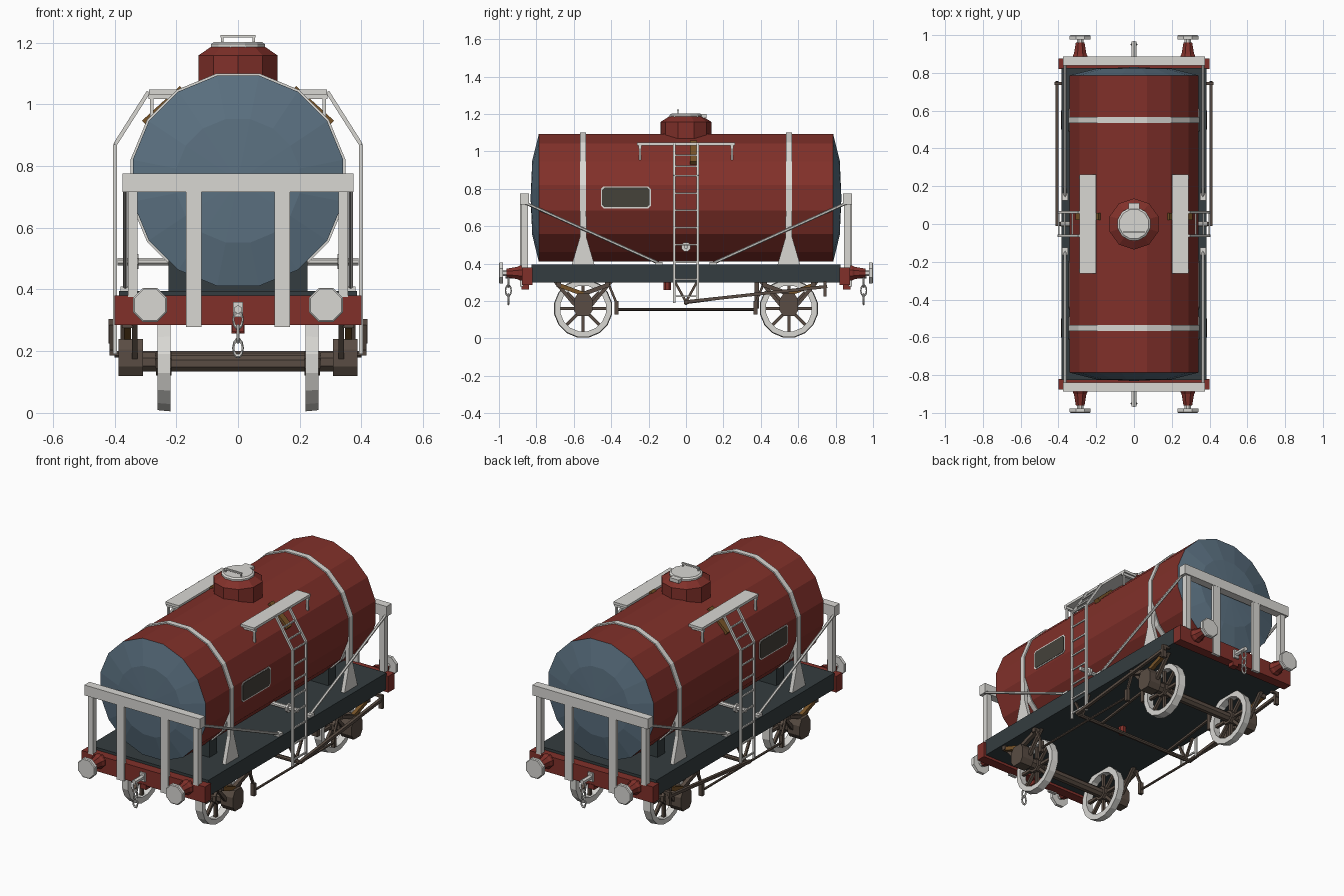
import bpy, bmesh, math
from mathutils import Vector

cube = bpy.data.objects.get("Cube")
if cube:
    bpy.data.objects.remove(cube, do_unlink=True)


def material(name, color):
    m = bpy.data.materials.new(name)
    m.use_nodes = True
    m.diffuse_color = (*color, 1)
    m.node_tree.nodes["Principled BSDF"].inputs["Base Color"].default_value = (*color, 1)
    return m


RED = material("tank red", (0.22, 0.03, 0.023))
BLUE = material("end blue", (0.105, 0.165, 0.22))
DARK = material("frame charcoal", (0.034, 0.046, 0.05))
LIGHT = material("pale grey", (0.69, 0.68, 0.65))
BROWN = material("running gear brown", (0.1, 0.073, 0.056))
RUST = material("spring rust", (0.19, 0.09, 0.022))
OLIVE = material("panel olive", (0.058, 0.054, 0.042))


def finish(name, bm, mats):
    bmesh.ops.remove_doubles(bm, verts=bm.verts, dist=1e-5)
    bmesh.ops.recalc_face_normals(bm, faces=bm.faces)
    me = bpy.data.meshes.new(name)
    bm.to_mesh(me)
    bm.free()
    for m in mats:
        me.materials.append(m)
    ob = bpy.data.objects.new(name, me)
    bpy.context.collection.objects.link(ob)
    return ob


def box(name, mat, x, y, z):
    """Box from (low, high) ranges."""
    bm = bmesh.new()
    bmesh.ops.create_cube(bm, size=1)
    for v in bm.verts:
        v.co = [(r[0] + r[1]) / 2 + c * (r[1] - r[0]) for r, c in zip((x, y, z), v.co)]
    return finish(name, bm, [mat])


def lathe(name, mats, profile, n, origin, axis, closed=False, pick=None):
    """Revolve (radius, height) points around an axis; flats face the main axes."""
    bm = bmesh.new()
    turn = Vector((0, 0, 1)).rotation_difference(Vector(axis))
    rings = []
    for r, h in profile:
        angles = [2 * math.pi * (i + 0.5) / n for i in range(n)]
        rings.append([bm.verts.new(Vector(origin) + turn @ Vector((r * math.cos(a), r * math.sin(a), h)))
                      for a in angles])
    pairs = list(zip(rings, rings[1:])) + ([(rings[-1], rings[0])] if closed else [])
    for k, (a, b) in enumerate(pairs):
        for i in range(n):
            j = (i + 1) % n
            f = bm.faces.new((a[i], a[j], b[j], b[i]))
            f.material_index = pick[k] if pick else 0
    return finish(name, bm, mats)


def rod(name, mat, p, q, r, n=6):
    axis = Vector(q) - Vector(p)
    length = axis.length
    return lathe(name, [mat], [(0, 0), (r, 0), (r, length), (0, length)], n, p, axis.normalized())


def prism(name, mat, yz, x0, x1):
    """Side outline extruded across x."""
    bm = bmesh.new()
    a, b = ([bm.verts.new((x, y, z)) for y, z in yz] for x in (x0, x1))
    bm.faces.new(a)
    bm.faces.new(b)
    for i in range(len(yz)):
        j = (i + 1) % len(yz)
        bm.faces.new((a[i], a[j], b[j], b[i]))
    return finish(name, bm, [mat])


def rounded(y0, y1, z0, z1, c):
    return [(y0 + c, z0), (y1 - c, z0), (y1, z0 + c), (y1, z1 - c),
            (y1 - c, z1), (y0 + c, z1), (y0, z1 - c), (y0, z0 + c)]


# Tank barrel with domed ends
ZT = 0.752
flat = 1 / math.cos(math.pi / 16)
half = [(0.341, 0.787), (0.2, 0.822), (0, 0.831)]
outline = [(r * flat, -y) for r, y in reversed(half)] + [(r * flat, y) for r, y in half]
lathe("tank", [RED, BLUE], outline, 16, (0, 0, ZT), (0, 1, 0), pick=[1, 1, 0, 1, 1])

# Filler dome, lid and handle
lathe("filler_dome", [RED], [(0.135, 1.04), (0.135, 1.158), (0.092, 1.186), (0, 1.186)], 10, (0, 0, 0), (0, 0, 1))
lathe("filler_lid", [LIGHT], [(0.09, 1.18), (0.09, 1.195), (0.08, 1.202), (0, 1.202)], 12, (0, 0, 0), (0, 0, 1))
box("lid_hinge", LIGHT, (-0.03, 0.03), (0.07, 0.11), (1.18, 1.2))
box("lid_handle", LIGHT, (-0.056, 0.056), (-0.048, -0.038), (1.216, 1.224))
for s in (-1, 1):
    rod("handle_post", LIGHT, (s * 0.051, -0.043, 1.195), (s * 0.051, -0.043, 1.22), 0.005, 4)

# Floor, drain and brake shaft
box("chassis_floor", DARK, (-0.385, 0.385), (-0.825, 0.825), (0.3, 0.395))
rod("drain_outlet", RED, (0, -0.1, 0.258), (0, -0.1, 0.31), 0.022, 8)
rod("brake_cross_shaft", BROWN, (-0.4, 0, 0.19), (0.4, 0, 0.19), 0.012, 8)

for e in (-1, 1):
    # Tank bands and saddles
    yc = e * 0.55
    lathe("tank_band", [LIGHT], [(r * flat, h) for r, h in
          ((0.335, -0.016), (0.348, -0.016), (0.348, 0.016), (0.335, 0.016))],
          16, (0, yc, ZT), (0, 1, 0), closed=True)
    box("tank_saddle", DARK, (-0.225, 0.225), (yc - 0.035, yc + 0.035), (0.39, 0.5))

    # Buffer beam and end frame
    def yr(a, b):
        return tuple(sorted((e * a, e * b)))
    box("buffer_beam", RED, (-0.4, 0.4), yr(0.82, 0.877), (0.285, 0.38))
    box("end_rail", LIGHT, (-0.375, 0.375), yr(0.84, 0.888), (0.715, 0.775))

    # Coupling hook and chain
    rod("coupling_hook", LIGHT, (0, e * 0.87, 0.335), (0, e * 0.965, 0.335), 0.014, 6)
    box("hook_plate", LIGHT, (-0.017, 0.017), yr(0.875, 0.888), (0.31, 0.36))
    box("hook_bracket", RED, (-0.02, 0.02), yr(0.84, 0.88), (0.262, 0.29))
    for k in range(3):
        bpy.ops.mesh.primitive_torus_add(major_segments=10, minor_segments=5, major_radius=0.02,
                                         minor_radius=0.0055, location=(0, e * 0.95, 0.302 - 0.046 * k),
                                         rotation=(math.pi / 2, 0, math.pi / 2 * (k % 2)))
        link = bpy.context.object
        link.name = "chain_link"
        link.scale = (0.75, 1.35, 1)
        link.data.materials.append(LIGHT)

    # Wheelset axle
    rod("axle", BROWN, (-0.33, yc, 0.16), (0.33, yc, 0.16), 0.028, 8)

    for s in (-1, 1):
        def xr(a, b):
            return tuple(sorted((s * a, s * b)))
        # End posts and diagonal ties
        box("outer_post", LIGHT, xr(0.325, 0.357), yr(0.845, 0.88), (0.375, 0.72))
        box("inner_post", LIGHT, xr(0.118, 0.168), yr(0.87, 0.887), (0.278, 0.72))
        rod("diagonal_tie", LIGHT, (s * 0.365, e * 0.86, 0.725), (s * 0.365, e * 0.14, 0.4), 0.008, 6)
        box("tie_foot", LIGHT, xr(0.35, 0.38), yr(0.125, 0.165), (0.39, 0.41))

        # Band brackets standing on the floor
        prism("band_bracket", LIGHT, [(yc - 0.062, 0.39), (yc + 0.062, 0.39), (yc + 0.018, 0.54),
              (yc + 0.016, 0.71), (yc - 0.016, 0.71), (yc - 0.018, 0.54)], s * 0.325, s * 0.348)

        # Buffers
        o = (s * 0.285, 0, 0.35)
        lathe("buffer_shank", [RED, LIGHT], [(0.042, 0.87), (0.042, 0.89), (0.036, 0.9), (0.025, 0.96),
              (0.018, 0.96), (0.018, 0.985)], 8, o, (0, e, 0), pick=[0, 0, 0, 0, 1])
        lathe("buffer_head", [LIGHT], [(0, 0.978), (0.06, 0.978), (0.06, 0.996), (0.055, 1), (0, 1)],
              8, o, (0, e, 0))

        # Wheel tyre, hub and spokes
        c = Vector((s * 0.24, yc, 0.16))
        lathe("wheel_tyre", [LIGHT], [(0.124, -0.021), (0.158, -0.021), (0.154, 0.021), (0.124, 0.021)],
              16, c, (s, 0, 0), closed=True)
        rod("wheel_hub", BROWN, c - Vector((0.025, 0, 0)), c + Vector((0.025, 0, 0)), 0.042, 8)
        for k in range(8):
            a = k * math.pi / 4
            d = Vector((0, math.cos(a), math.sin(a)))
            rod("wheel_spoke", BROWN, c + d * 0.03, c + d * 0.13, 0.012, 4)

        # Axlebox, guard irons and leaf spring
        rod("axle_collar", BROWN, (s * 0.268, yc, 0.165), (s * 0.315, yc, 0.165), 0.034, 8)
        prism("axlebox", BROWN, [(yc - 0.03, 0.12), (yc + 0.03, 0.12), (yc + 0.05, 0.15), (yc + 0.05, 0.205),
              (yc + 0.03, 0.24), (yc - 0.03, 0.24), (yc - 0.05, 0.205), (yc - 0.05, 0.15)], s * 0.308, s * 0.387)
        for t in (-1, 1):
            rod("guard_iron", BROWN, (s * 0.335, yc + t * 0.15, 0.305), (s * 0.335, yc + t * 0.045, 0.18), 0.013, 4)
            rod("leaf_spring", RUST if t * e > 0 else BROWN, (s * 0.358, yc + t * 0.13, 0.285),
                (s * 0.358, yc, 0.238), 0.016, 4)
            box("spring_shackle", BROWN, xr(0.34, 0.376),
                (yc + t * 0.13 - 0.012, yc + t * 0.13 + 0.012), (0.275, 0.31))

        # Tie bar ends, hangers and walkway leg
        box("tie_bar_block", BROWN, xr(0.35, 0.372), yr(0.362, 0.382), (0.128, 0.2))
        rod("tie_bar_hanger", BROWN, (s * 0.361, e * 0.372, 0.19), (s * 0.361, e * 0.42, 0.305), 0.009, 4)
        rod("v_hanger", BROWN, (s * 0.375, e * 0.06, 0.305), (s * 0.375, 0, 0.195), 0.009, 4)
        rod("walkway_leg", LIGHT, (s * 0.28, e * 0.245, 0.955), (s * 0.28, e * 0.245, 1.035), 0.008, 4)
        box("walkway_bearer", LIGHT, xr(0.2, 0.29), (e * 0.245 - 0.008, e * 0.245 + 0.008), (1.017, 1.035))

for s in (-1, 1):
    # Walkway beside the dome
    box("walkway", LIGHT, tuple(sorted((s * 0.2, s * 0.288))), (-0.262, 0.262), (1.032, 1.047))
    rod("walkway_bracket", RUST, (s * 0.298, 0.04, 0.933), (s * 0.175, 0.04, 1.045), 0.027, 4)

    # Ladder
    bend, top = Vector((s * 0.398, 0, 0.87)), Vector((s * 0.29, 0, 1.04))
    for t in (-0.062, 0.062):
        off = Vector((0, t, 0))
        rod("ladder_rail_lower", LIGHT, (s * 0.398, t, 0.19), bend + off, 0.009, 4)
        rod("ladder_rail_upper", LIGHT, bend + off, top + off, 0.009, 4)
    rungs = [Vector((s * 0.398, 0, 0.225 + 0.092 * k)) for k in range(8)] + [bend.lerp(top, f) for f in (0.3, 0.65)]
    for p in rungs:
        rod("ladder_rung", LIGHT, p - Vector((0, 0.062, 0)), p + Vector((0, 0.062, 0)), 0.006, 4)

    # Side outlet pipe
    rod("outlet_pipe", LIGHT, (s * 0.2, 0, 0.49), (s * 0.39, 0, 0.49), 0.013, 8)
    rod("outlet_flange", LIGHT, (s * 0.322, 0, 0.49), (s * 0.335, 0, 0.49), 0.026, 8)

    # Side panel with pale border
    prism("panel_border", LIGHT, rounded(-0.455, -0.188, 0.696, 0.813, 0.014), s * 0.335, s * 0.344)
    prism("panel", OLIVE, rounded(-0.448, -0.195, 0.703, 0.806, 0.012), s * 0.335, s * 0.346)

    # Long tie bar, brake lever and its guide
    rod("axlebox_tie_bar", BROWN, (s * 0.361, -0.37, 0.155), (s * 0.361, 0.37, 0.155), 0.007, 6)
    rod("brake_lever", BROWN, (s * 0.408, -0.01, 0.195), (s * 0.408, 0.755, 0.278), 0.012, 4)
    rod("brake_push_rod", BROWN, (s * 0.24, 0, 0.19), (s * 0.24, 0.38, 0.24), 0.009, 4)
    box("brake_shoe", BROWN, tuple(sorted((s * 0.222, s * 0.258))), (0.365, 0.39), (0.16, 0.3))
    box("lever_guide", BROWN, tuple(sorted((s * 0.395, s * 0.42))), (0.735, 0.752), (0.225, 0.305))
    box("lever_guide_bracket", BROWN, tuple(sorted((s * 0.37, s * 0.42))), (0.735, 0.752), (0.29, 0.305))
